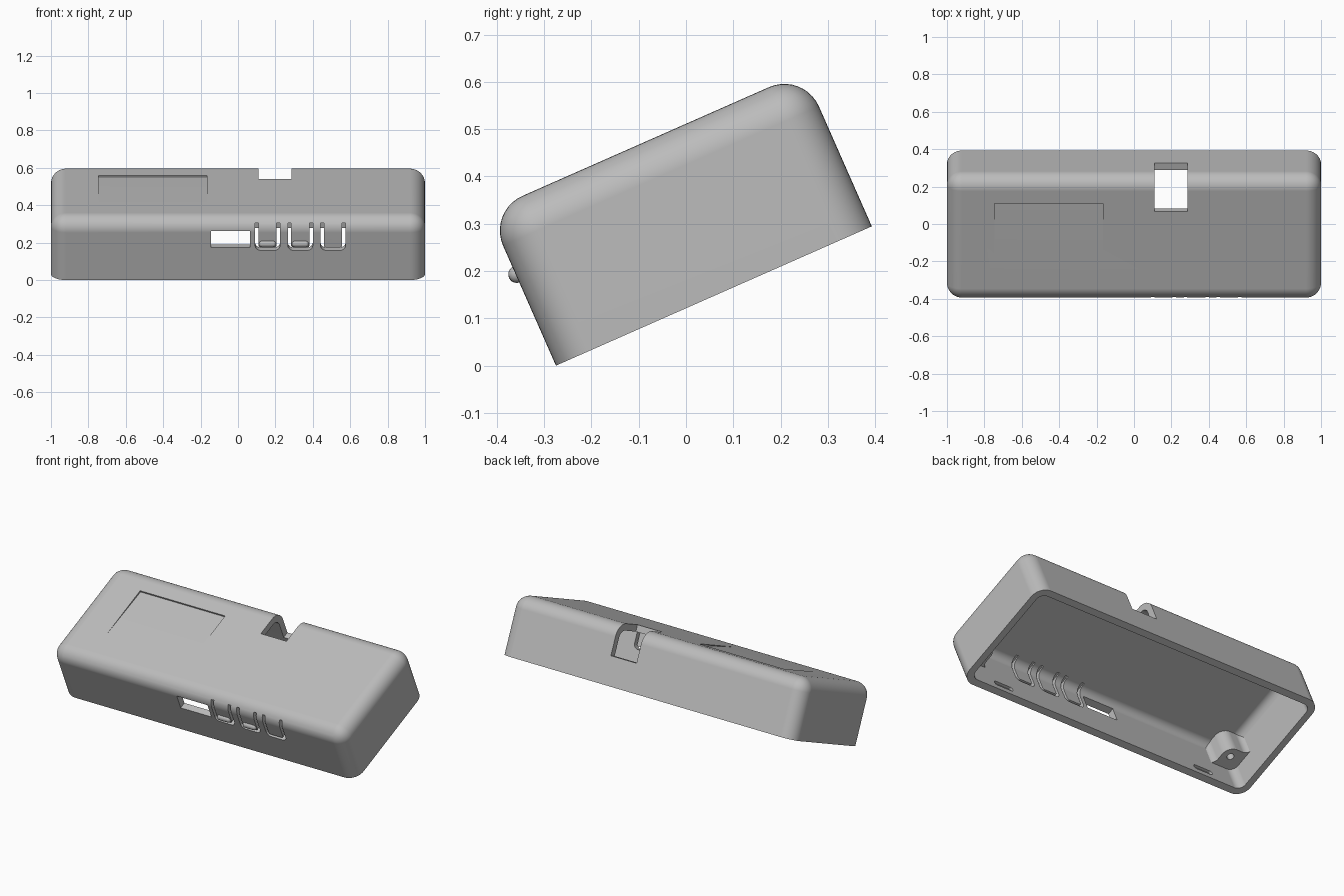
import bpy, bmesh, math
from mathutils import Matrix, Vector

if "Cube" in bpy.data.objects:
    bpy.data.objects.remove(bpy.data.objects["Cube"], do_unlink=True)

# Case dimensions, before it is tilted onto its wedge angle
DEPTH, HEIGHT, WALL, ROUND = 0.73, 0.357, 0.04, 0.08
TILT = Matrix.Translation((0, -0.275, 0)) @ Matrix.Rotation(math.radians(23.8), 4, 'X')

grey = bpy.data.materials.new("plain grey")
grey.use_nodes = True
grey.diffuse_color = (0.5, 0.5, 0.5, 1)
grey.node_tree.nodes["Principled BSDF"].inputs["Base Color"].default_value = (0.5, 0.5, 0.5, 1)


def finish(name, bm):
    bmesh.ops.recalc_face_normals(bm, faces=bm.faces)
    mesh = bpy.data.meshes.new(name)
    bm.to_mesh(mesh)
    bm.free()
    mesh.materials.append(grey)
    ob = bpy.data.objects.new(name, mesh)
    bpy.context.collection.objects.link(ob)
    return ob


def box(name, x0, x1, y0, y1, z0, z1, radius=0):
    """Box; with a radius, its uprights and top edges are rounded."""
    bm = bmesh.new()
    bmesh.ops.create_cube(bm, size=1)
    for v in bm.verts:
        v.co = ((x0 + x1) / 2 + v.co.x * (x1 - x0),
                (y0 + y1) / 2 + v.co.y * (y1 - y0),
                (z0 + z1) / 2 + v.co.z * (z1 - z0))
    if radius:
        edges = [e for e in bm.edges if max(v.co.z for v in e.verts) > z1 - 0.001]
        bmesh.ops.bevel(bm, geom=edges, offset=radius, segments=10,
                        profile=0.5, affect='EDGES', clamp_overlap=False)
    return finish(name, bm)


def prism(name, points, axis, start, end):
    """Extrude an outline along an axis; points give the other two axes in order."""
    def place(p, d):
        co = list(p)
        co.insert(axis, d)
        return Vector(co)
    bm = bmesh.new()
    face = bm.faces.new([bm.verts.new(place(p, start)) for p in points])
    new = bmesh.ops.extrude_face_region(bm, geom=[face])["geom"]
    shift = place((0, 0), end - start)
    bmesh.ops.translate(bm, vec=shift, verts=[g for g in new if isinstance(g, bmesh.types.BMVert)])
    return finish(name, bm)


def arc(cx, cy, r, a, b, n=8):
    return [(cx + r * math.cos(math.radians(a + (b - a) * i / n)),
             cy + r * math.sin(math.radians(a + (b - a) * i / n))) for i in range(n + 1)]


def cut(ob, cutter):
    mod = ob.modifiers.new("cut", 'BOOLEAN')
    mod.operation = 'DIFFERENCE'
    mod.solver = 'EXACT'
    mod.object = cutter
    bpy.context.view_layer.objects.active = ob
    bpy.ops.object.modifier_apply(modifier=mod.name)
    bpy.data.objects.remove(cutter, do_unlink=True)


parts = []

# Hollow case, open underneath
case = box("case_shell", -1, 1, 0, DEPTH, 0, HEIGHT, ROUND)
cut(case, box("cavity", WALL - 1, 1 - WALL, WALL, DEPTH - WALL, -0.2, HEIGHT - WALL, 0.045))
parts.append(case)

# Notch through the top and back, and the port in the front
cut(case, box("notch", 0.11, 0.285, 0.53, 0.9, 0.168, 0.5))
cut(case, box("port", -0.145, 0.065, -0.1, 0.1, 0.19, 0.285))

# Shallow wedge-shaped label recess on the top
top = HEIGHT
cut(case, prism("recess", [(0.218, top), (0.578, top - 0.01), (0.578, top + 0.02), (0.218, top + 0.02)],
                0, -0.745, -0.165))

# U-shaped slots that free three flexible button tabs
SLOT, HALF, LOW, HIGH, CORNER = 0.018, 0.067, 0.173, 0.325, 0.03
for x in (0.158, 0.333, 0.508):
    inner = HALF - SLOT
    mid = LOW + CORNER
    outline = [(x - HALF, HIGH)]
    outline += arc(x - HALF + CORNER, mid, CORNER, 180, 270)
    outline += arc(x + HALF - CORNER, mid, CORNER, 270, 360)
    outline += [(x + HALF, HIGH), (x + inner, HIGH)]
    outline += arc(x + HALF - CORNER, mid, CORNER - SLOT, 360, 270)
    outline += arc(x - HALF + CORNER, mid, CORNER - SLOT, 270, 180)
    outline += [(x - inner, HIGH)]
    cut(case, prism("slot", outline, 1, -0.1, 0.1))

# Oval catch pockets inside the long walls
for x in (-0.71, 0.71):
    oval = arc(x + 0.05, 0.05, 0.016, -90, 90) + arc(x - 0.05, 0.05, 0.016, 90, 270)
    for y0, y1 in ((WALL - 0.015, 0.06), (DEPTH - 0.06, DEPTH - WALL + 0.015)):
        cut(case, prism("pocket", oval, 1, y0, y1))

# Rounded button nubs on two of the tabs
for side, x in (("right", 0.158), ("left", 0.333)):
    bm = bmesh.new()
    bmesh.ops.create_uvsphere(bm, u_segments=24, v_segments=12, radius=0.018)
    for v in bm.verts:
        if abs(v.co.x) > 0.0001:
            v.co.x += math.copysign(0.028, v.co.x)
        v.co += Vector((x, 0.002, 0.21))
    parts.append(finish(side + "_button_nub", bm))

# Screw bosses blended into the inside corners
for row, size in (("front", 1.0), ("back", 0.5)):
    for side, sx in (("right", -1), ("left", 1)):
        local = [(0, 0), (0.18, 0)] + arc(0.18, 0.04, 0.04, 270, 180)
        local += arc(0.08, 0.08, 0.06, 0, 90) + arc(0.04, 0.18, 0.04, 270, 180)

        def corner(p):
            x = sx * (0.965 - size * p[0])
            y = 0.035 + size * p[1]
            return (x, y if row == "front" else DEPTH - y)
        boss = prism(row + "_" + side + "_boss", [corner(p) for p in local], 2, 0.16, HEIGHT - 0.037)
        hole = [corner(p) for p in arc(0.085, 0.085, 0.02, 0, 345, 23)]
        cut(boss, prism("screw_hole", hole, 2, 0.1, 0.26))
        parts.append(boss)

# Tilt, smooth the rounded surfaces and keep the flats flat
for ob in parts:
    ob.matrix_world = TILT
    bpy.ops.object.select_all(action='DESELECT')
    ob.select_set(True)
    bpy.context.view_layer.objects.active = ob
    bpy.ops.object.shade_smooth_by_angle(angle=math.radians(30))
    weighted = ob.modifiers.new("even shading", 'WEIGHTED_NORMAL')
    weighted.keep_sharp = True
